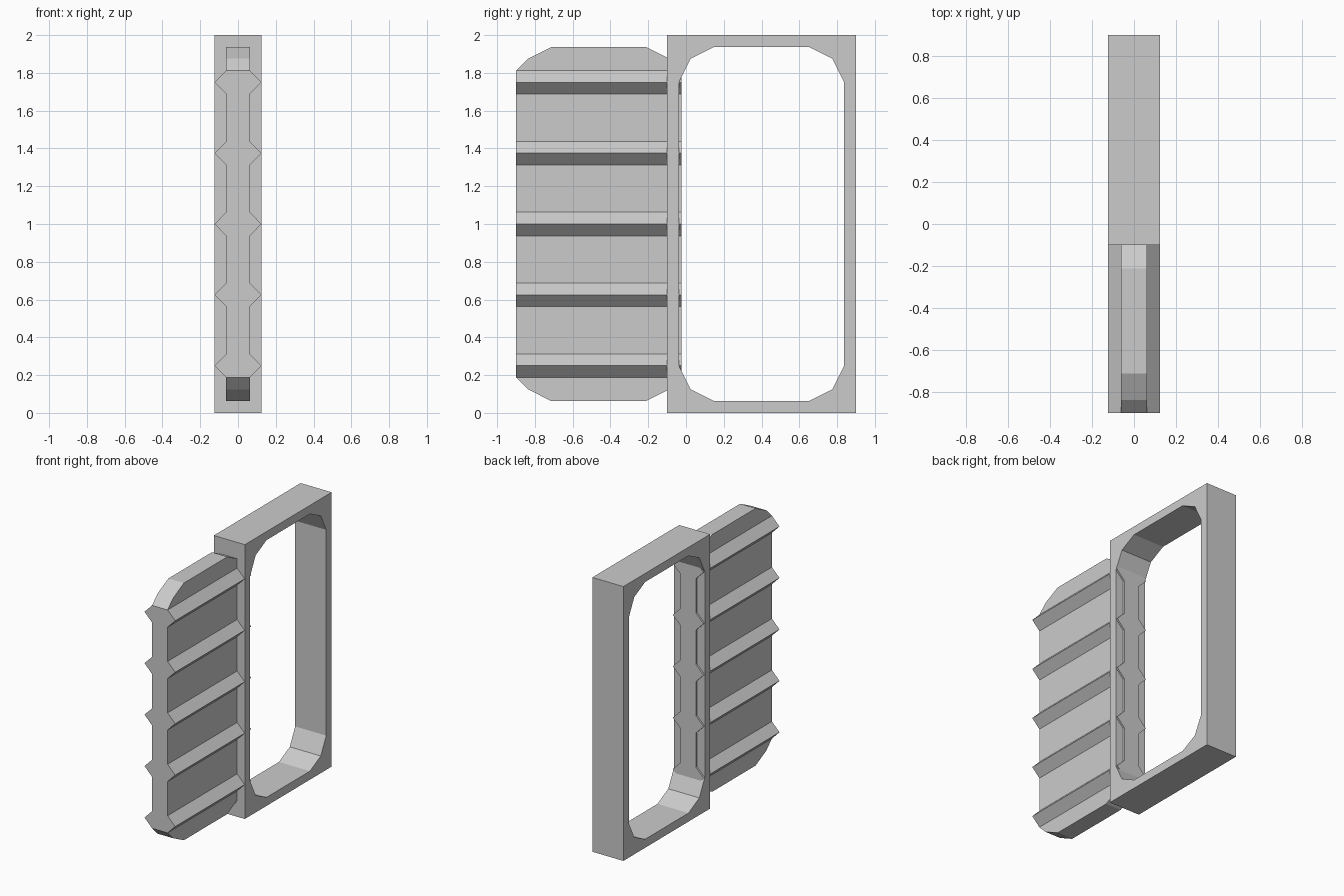
import bpy
import bmesh

if "Cube" in bpy.data.objects:
    bpy.data.objects.remove(bpy.data.objects["Cube"])


def rounded_outline(y0, y1, z0, z1, cuts):
    """Rectangle in the YZ plane with faceted corners; cuts are (dy, dz) insets."""
    low_left = [(y0 + dy, z0 + dz) for dy, dz in cuts]
    low_right = [(y1 - dy, z0 + dz) for dy, dz in reversed(cuts)]
    up_right = [(y1 - dy, z1 - dz) for dy, dz in cuts]
    up_left = [(y0 + dy, z1 - dz) for dy, dz in reversed(cuts)]
    return low_left + low_right + up_right + up_left


def prism(name, points, vec):
    """Extrude a closed outline of 3D points along vec."""
    bm = bmesh.new()
    face = bm.faces.new([bm.verts.new(p) for p in points])
    new = bmesh.ops.extrude_face_region(bm, geom=[face])["geom"]
    bmesh.ops.translate(bm, vec=vec, verts=[v for v in new if isinstance(v, bmesh.types.BMVert)])
    bmesh.ops.recalc_face_normals(bm, faces=bm.faces)
    mesh = bpy.data.meshes.new(name)
    bm.to_mesh(mesh)
    bm.free()
    obj = bpy.data.objects.new(name, mesh)
    bpy.context.collection.objects.link(obj)
    return obj


def boolean(obj, other, operation):
    mod = obj.modifiers.new(operation.lower(), 'BOOLEAN')
    mod.operation = operation
    mod.solver = 'EXACT'
    mod.object = other
    bpy.context.view_layer.objects.active = obj
    bpy.ops.object.modifier_apply(modifier=mod.name)
    bpy.data.objects.remove(other)


HALF = 0.125
THIN = 0.0625

# Rectangular frame with a faceted opening
rect = [(-0.1, 0), (0.9, 0), (0.9, 2), (-0.1, 2)]
frame = prism("frame", [(-HALF, y, z) for y, z in rect], (2 * HALF, 0, 0))
hole = rounded_outline(-0.0375, 0.8375, 0.0625, 1.9375,
                       [(0, 0.1875), (0.0625, 0.0625), (0.1875, 0)])
opening = prism("opening_cutter", [(-0.3, y, z) for y, z in hole], (0.6, 0, 0))
opening.hide_render = True
boolean(frame, opening, 'DIFFERENCE')

# Ribbed panel: ridge profile along z, extruded along y
side = [(THIN, 0.0625)]
for i in range(5):
    z = 0.25 + 0.375 * i
    side += [(THIN, z - 0.0625), (HALF - 0.001, z), (THIN, z + 0.0625)]
side.append((THIN, 1.9375))
profile = side + [(-x, z) for x, z in reversed(side)]
panel = prism("ribbed_panel", [(x, -0.9, z) for x, z in profile], (0, 0.875, 0))

# Trim the panel to its faceted corner outline
outline = rounded_outline(-0.9, -0.025, 0.0625, 1.9375,
                          [(0, 0.125), (0.0625, 0.0625), (0.1875, 0)])
trim = prism("panel_trim", [(-0.3, y, z) for y, z in outline], (0.6, 0, 0))
trim.hide_render = True
boolean(panel, trim, 'INTERSECT')
